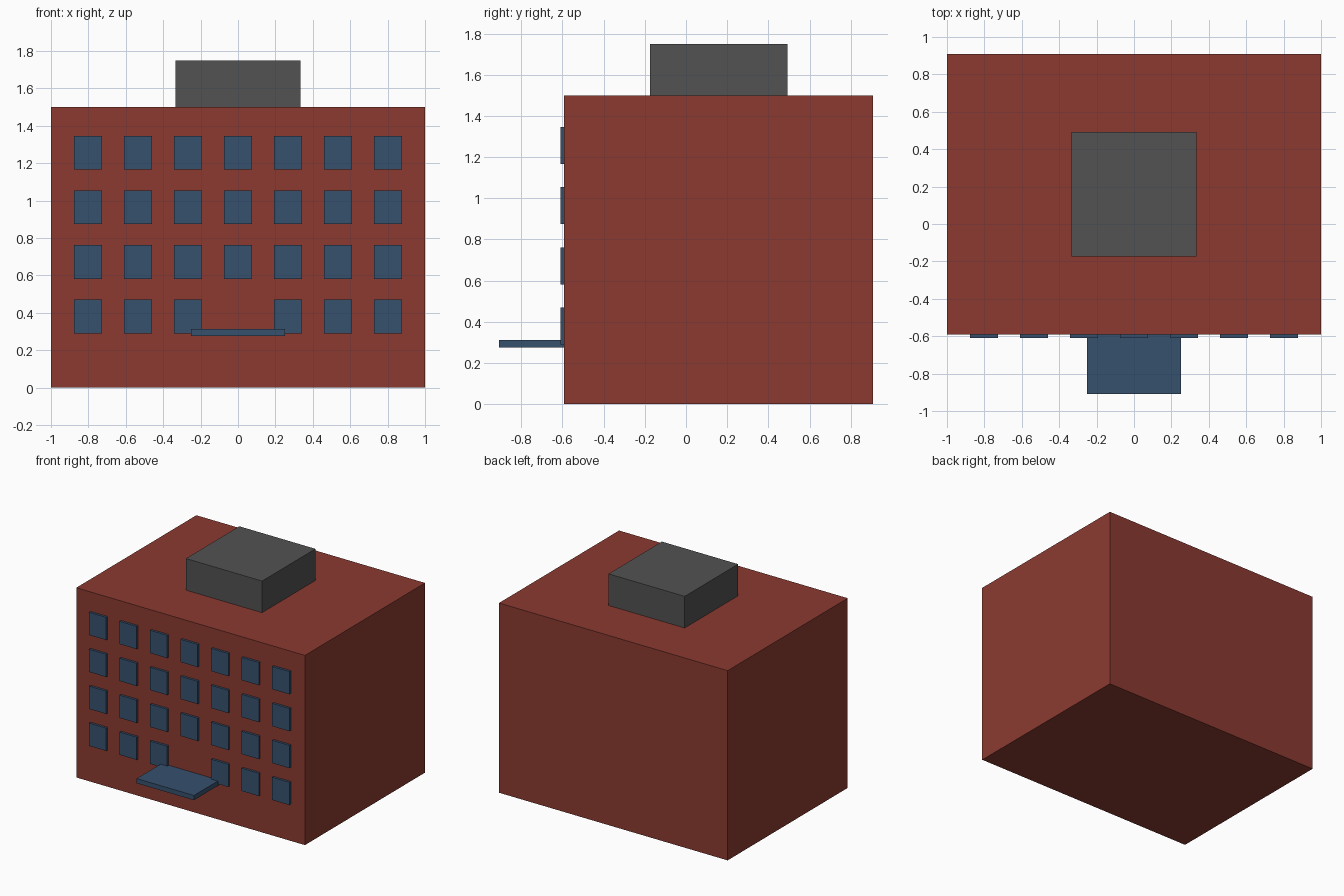
import bpy

if "Cube" in bpy.data.objects:
    bpy.data.objects.remove(bpy.data.objects["Cube"])


def material(name, color):
    m = bpy.data.materials.new(name)
    m.diffuse_color = (*color, 1.0)
    m.use_nodes = True
    m.node_tree.nodes["Principled BSDF"].inputs["Base Color"].default_value = m.diffuse_color
    return m


brick = material("brick", (0.26, 0.042, 0.03))
glass = material("glass", (0.037, 0.083, 0.155))
dark = material("roof_grey", (0.085, 0.085, 0.085))


def box(name, lo, hi, mat):
    """Axis-aligned box between two corners."""
    center = [(a + b) / 2 for a, b in zip(lo, hi)]
    bpy.ops.mesh.primitive_cube_add(size=1, location=center)
    ob = bpy.context.object
    ob.name = name
    ob.scale = [b - a for a, b in zip(lo, hi)]
    bpy.ops.object.transform_apply(location=False, rotation=False, scale=True)
    ob.data.materials.append(mat)
    return ob


FRONT = -0.592

# Main block and rooftop plant room
box("building_body", (-1, FRONT, 0), (1, 0.908, 1.5), brick)
box("roof_plant_room", (-0.333, -0.175, 1.5), (0.333, 0.492, 1.75), dark)

# Entrance canopy
box("entrance_canopy", (-0.25, -0.908, 0.275), (0.25, FRONT, 0.3125), glass)

# Window grid, leaving a gap above the entrance
for row in range(4):
    z = 0.38 + row * 0.292
    for col in range(7):
        if row == 0 and col == 3:
            continue
        x = (col - 3) * 0.267
        box(f"window_{row}_{col}", (x - 0.075, FRONT - 0.018, z - 0.09),
            (x + 0.075, FRONT + 0.01, z + 0.09), glass)
